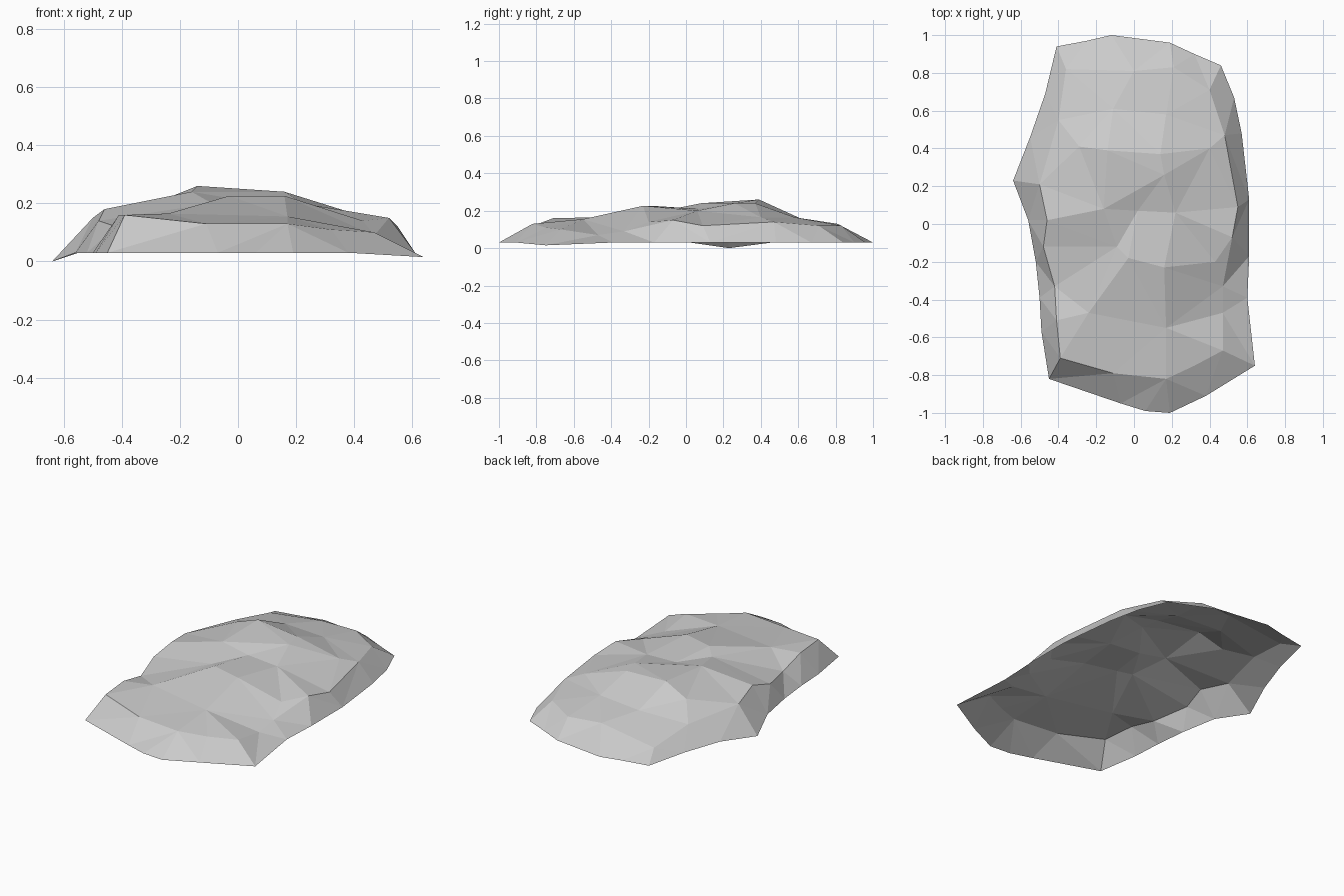
import bpy
import bmesh
from mathutils import Vector
from mathutils.geometry import delaunay_2d_cdt

default_cube = bpy.data.objects.get("Cube")
if default_cube:
    bpy.data.objects.remove(default_cube, do_unlink=True)

GROUND = 0.03

# Ground outline, anticlockwise from the front left corner
outline = [
    (-.45, -.82), (-.07, -.95), (.06, -.99), (.19, -1), (.38, -.91), (.64, -.75),
    (.6, -.39), (.61, -.17), (.61, .13), (.57, .48), (.53, .67), (.46, .84),
    (.32, .9), (.19, .96), (-.12, 1), (-.25, .97), (-.41, .94), (-.47, .69),
    (-.55, .46), (-.64, .23), (-.56, .02), (-.52, -.2), (-.5, -.39), (-.49, -.57)]

# Two corners of the outline sink below the rest
sunken = {(-.64, .23): 0.0, (.64, -.75): .015}
rim = [(x, y, sunken.get((x, y), GROUND)) for x, y in outline]

# Edge where the steep sides meet the top
shoulder = [
    (-.39, -.71, .16), (-.11, -.79, .13), (.17, -.82, .13), (.32, -.75, .11),
    (.47, -.67, .1), (.47, -.47, .07), (.47, -.33, .09), (.52, -.07, .15),
    (.55, .09, .12), (.48, .47, .14), (.4, .71, .12), (.21, .83, .12),
    (0, .81, .13), (-.36, .82, .08), (-.4, .55, .13), (-.5, .21, .15),
    (-.46, .02, .18), (-.48, -.12, .14), (-.42, -.33, .12), (-.41, -.51, .16)]

# Ridges and steps on the top
back_slope = [(-.11, .61, .16), (.17, .58, .165)]
crest = [(-.29, .41, .2), (-.14, .39, .26), (.14, .37, .24), (.4, .4, .165)]
step = [(-.16, .08, .24), (.16, .26, .24)]
slab = [(.02, .07, .21), (.22, .06, .2), (.16, -.23, .226), (-.03, -.18, .226)]
hollow = [(-.09, -.12, .2)]
front_slope = [(-.24, -.47, .165), (.17, -.55, .155)]
side_knob = [(.43, -.2, .14)]


def collect(lines):
    """Join all lines into one point list and the edges that must be kept."""
    points, edges = [], []
    for line, closed in lines:
        start, count = len(points), len(line)
        points += [Vector(p) for p in line]
        for i in range(count if closed else count - 1):
            edges.append((start + i, start + (i + 1) % count))
    return points, edges


def make_faceted_shell(name, lines, material):
    """Triangulate the lines in plan, then lift every corner to its height."""
    points, edges = collect(lines)
    plan = [p.to_2d() for p in points]
    corners, _, faces, sources, _, _ = delaunay_2d_cdt(plan, edges, [], 1, 1e-5)
    bm = bmesh.new()
    verts = []
    for corner, source in zip(corners, sources):
        height = points[source[0]].z if source else GROUND
        verts.append(bm.verts.new((corner.x, corner.y, height)))
    for face in faces:
        bm.faces.new([verts[i] for i in face])
    bm.normal_update()
    for face in bm.faces:
        face.smooth = False
        if face.normal.z < 0:
            face.normal_flip()
    mesh = bpy.data.meshes.new(name)
    bm.to_mesh(mesh)
    bm.free()
    mesh.materials.append(material)
    obj = bpy.data.objects.new(name, mesh)
    bpy.context.collection.objects.link(obj)
    return obj


def make_material(name, colour):
    material = bpy.data.materials.new(name)
    material.use_nodes = True
    material.diffuse_color = colour
    shader = material.node_tree.nodes["Principled BSDF"]
    shader.inputs["Base Color"].default_value = colour
    shader.inputs["Roughness"].default_value = 0.9
    return material


# Flat rock, an open shell without a base
stone_grey = make_material("stone grey", (.6, .6, .6, 1))
make_faceted_shell(
    "flat_rock",
    [(rim, True), (shoulder, True), (back_slope, False), (crest, False),
     (step, False), (slab, True), (hollow, False), (front_slope, False),
     (side_knob, False)],
    stone_grey)
